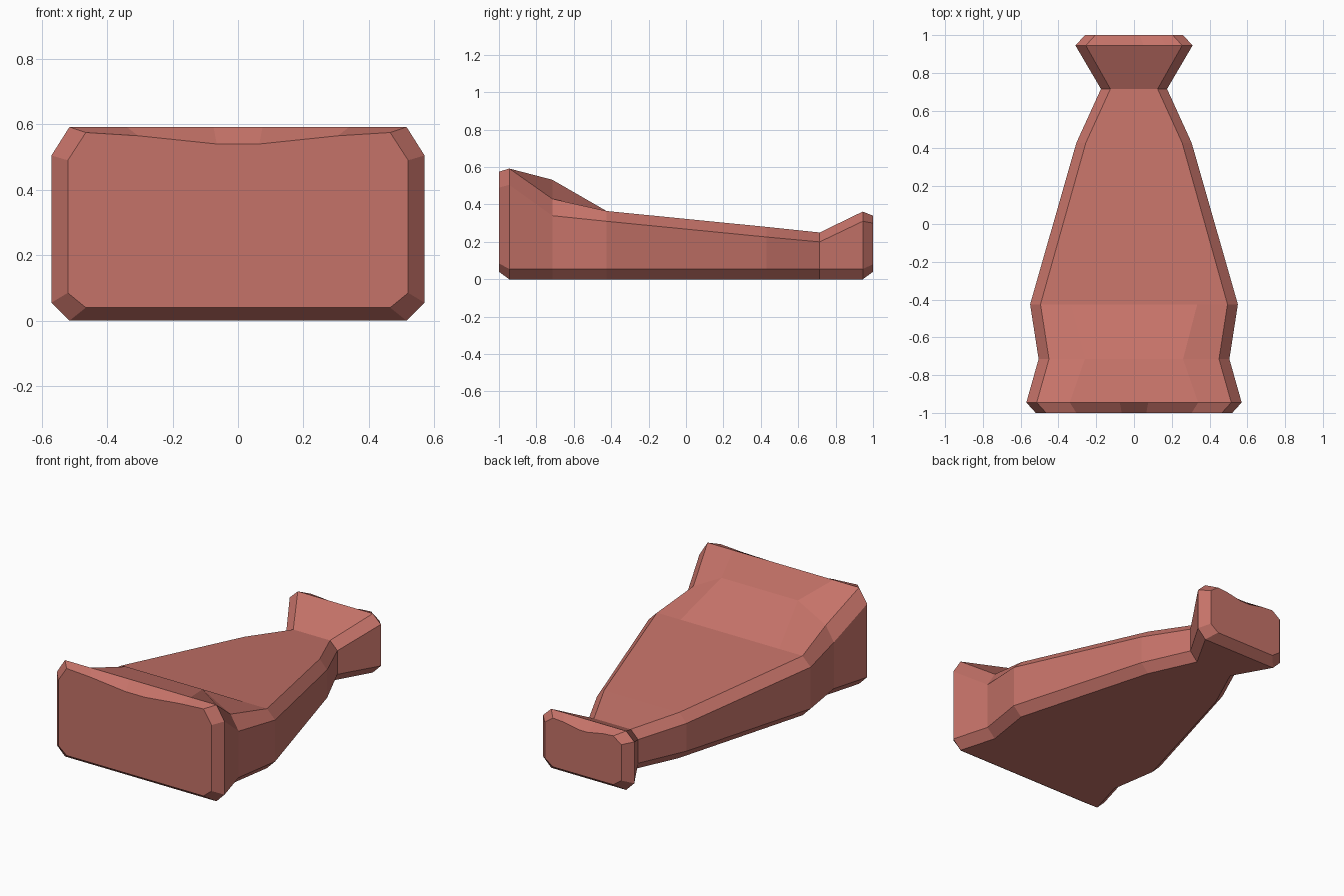
import bpy, bmesh

# Cross-sections along the body:
# y, bottom z, low-chamfer z, shoulder z, top z, outer half width, top half width,
# then (x, z) of two columns on the top face
sections = [
    (-1.0,   0.04, 0.085, 0.49,  0.575, 0.52,  0.465, (0.305, 0.565), (0.065, 0.54)),
    (-0.945, 0.0,  0.055, 0.505, 0.592, 0.57,  0.515, (0.34, 0.592),  (0.075, 0.592)),
    (-0.715, 0.0,  0.055, 0.34,  0.43,  0.505, 0.45,  (0.26, 0.532),  (0.26, 0.532)),
    (-0.425, 0.0,  0.055, 0.31,  0.365, 0.55,  0.495, (0.335, 0.365), (0.1, 0.365)),
    (0.43,   0.0,  0.055, 0.226, 0.28,  0.305, 0.255, (0.17, 0.28),   (0.05, 0.28)),
    (0.715,  0.0,  0.055, 0.20,  0.25,  0.175, 0.125, (0.08, 0.25),   (0.025, 0.25)),
    (0.945,  0.0,  0.055, 0.31,  0.362, 0.31,  0.255, (0.17, 0.362),  (0.05, 0.362)),
    (1.0,    0.04, 0.08,  0.30,  0.34,  0.26,  0.205, (0.135, 0.335), (0.03, 0.315)),
]


def ring(bm, s):
    y, zb, zl, zs, zt, outer, top, c1, c2 = s
    half = [(top, zb), (outer, zl), (outer, zs), (top, zt), c1, c2]
    pts = half + [(-x, z) for x, z in reversed(half)]
    return [bm.verts.new((x, y, z)) for x, z in pts]


# Lofted body with flared, chamfered ends and a raised ramp near the front
bm = bmesh.new()
rings = [ring(bm, s) for s in sections]
for a, b in zip(rings, rings[1:]):
    n = len(a)
    for i in range(n):
        j = (i + 1) % n
        bm.faces.new((a[i], a[j], b[j], b[i]))
bm.faces.new(rings[0])
bm.faces.new(rings[-1])
bmesh.ops.remove_doubles(bm, verts=bm.verts, dist=0.0005)
bmesh.ops.recalc_face_normals(bm, faces=bm.faces)

mesh = bpy.data.meshes.new("flared_body")
bm.to_mesh(mesh)
bm.free()
body = bpy.data.objects.new("flared_body", mesh)
bpy.context.collection.objects.link(body)

mat = bpy.data.materials.new("clay_red")
mat.diffuse_color = (0.56, 0.17, 0.14, 1)
mesh.materials.append(mat)
